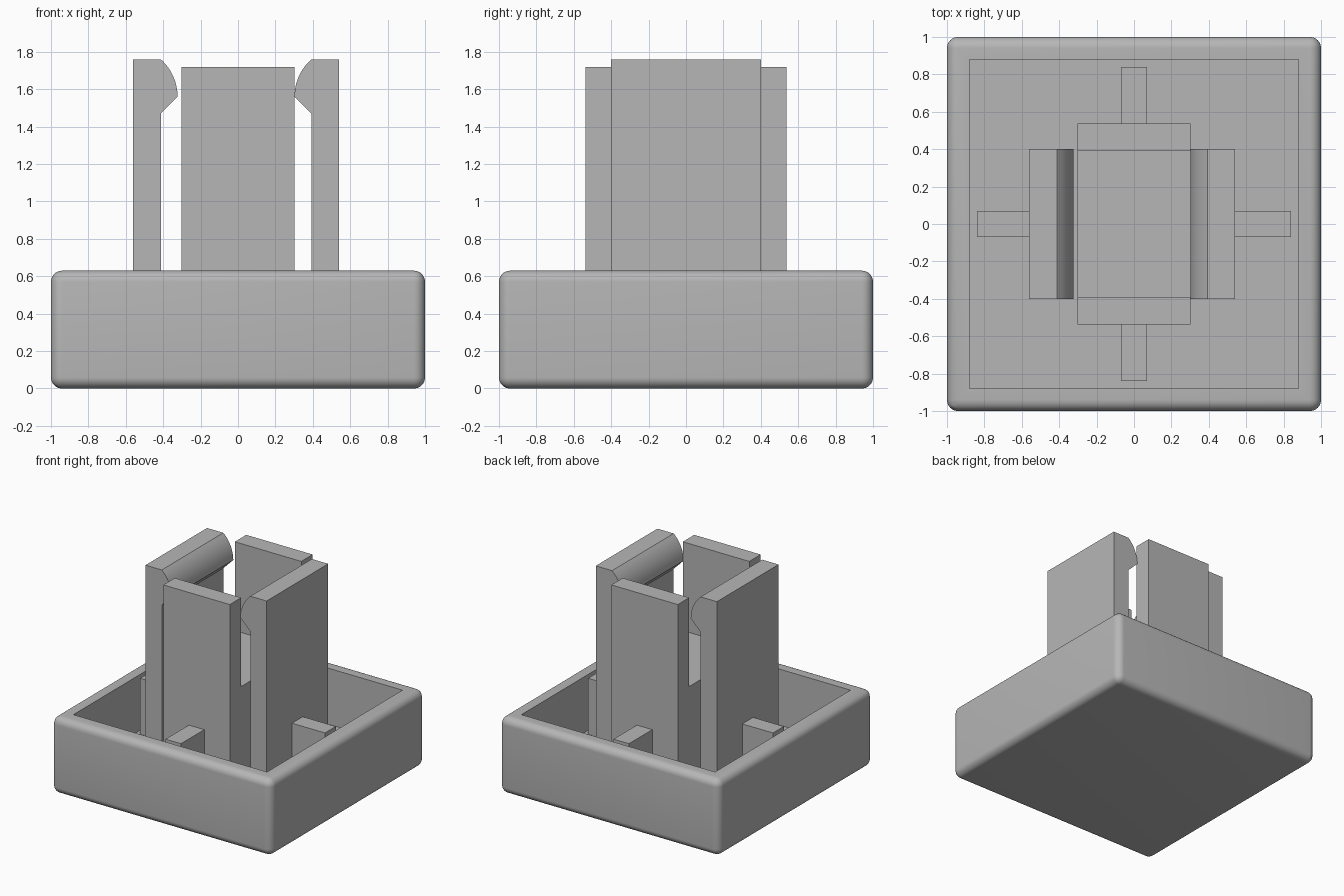
import bpy
import bmesh
from math import cos, sin, acos, radians

cube = bpy.data.objects.get("Cube")
if cube:
    bpy.data.objects.remove(cube, do_unlink=True)

FLOOR, RIM = 0.17, 0.63
WALL = 0.17

grey = bpy.data.materials.new("plain grey")
grey.use_nodes = True
grey.diffuse_color = (0.47, 0.47, 0.47, 1)
bsdf = next(n for n in grey.node_tree.nodes if n.type == "BSDF_PRINCIPLED")
bsdf.inputs["Base Color"].default_value = grey.diffuse_color


def finish(bm, name):
    bmesh.ops.recalc_face_normals(bm, faces=bm.faces)
    mesh = bpy.data.meshes.new(name)
    bm.to_mesh(mesh)
    bm.free()
    obj = bpy.data.objects.new(name, mesh)
    mesh.materials.append(grey)
    bpy.context.collection.objects.link(obj)
    return obj


def block_mesh(low, high):
    bm = bmesh.new()
    bmesh.ops.create_cube(bm, size=1)
    for v in bm.verts:
        for i in range(3):
            v.co[i] = low[i] if v.co[i] < 0 else high[i]
    return bm


def block(name, low, high):
    return finish(block_mesh(low, high), name)


# Open tray: hollowed from above, rounded sides and underside
bm = block_mesh((-1, -1, 0), (1, 1, RIM))
top = max(bm.faces, key=lambda f: f.calc_center_median().z)
bmesh.ops.inset_region(bm, faces=[top], thickness=WALL)
pit = bmesh.ops.extrude_face_region(bm, geom=[top])["geom"]
for v in (g for g in pit if isinstance(g, bmesh.types.BMVert)):
    v.co.z = FLOOR
if top.is_valid:
    bmesh.ops.delete(bm, geom=[top], context="FACES_ONLY")
outer = [e for e in bm.edges
         if all(abs(v.co.x) > 0.99 for v in e.verts)
         and all(abs(v.co.y) > 0.99 for v in e.verts)
         or all(v.co.z < 0.01 for v in e.verts)]
bmesh.ops.bevel(bm, geom=outer, offset=0.06, segments=8, profile=0.5,
                affect="EDGES")
tray = finish(bm, "tray")

# Ribs from the tray walls to the prongs
for side, s in (("left", 1), ("right", -1)):
    a, b = sorted((s * 0.84, s * 0.5))
    block(side + "_rib", (a, -0.07, FLOOR - 0.01), (b, 0.07, RIM))
for side, s in (("back", 1), ("front", -1)):
    a, b = sorted((s * 0.84, s * 0.5))
    block(side + "_rib", (-0.07, a, FLOOR - 0.01), (0.07, b, RIM))

# Plain prongs and the core between them
for side, s in (("back", 1), ("front", -1)):
    a, b = sorted((s * 0.39, s * 0.538))
    block(side + "_prong", (-0.302, a, FLOOR - 0.01), (0.302, b, 1.72))
block("core", (-0.302, -0.39, FLOOR - 0.01), (0.302, 0.39, 0.99))

# Hooked prongs: straight back, rounded lead-in, sloped catch
RADIUS, TIP, CATCH_Z, TOP = 0.267, 0.09, 1.56, 1.76


def hooked_prong(name, s, inner):
    profile = [(0, FLOOR - 0.01), (0.148, FLOOR - 0.01), (0.148, TOP)]
    end = acos((RADIUS - TIP) / RADIUS)
    for i in range(13):
        t = end * (1 - i / 12)
        profile.append((RADIUS - TIP - RADIUS * cos(t),
                        CATCH_Z + (TOP - CATCH_Z) * sin(t) / sin(end)))
    profile.append((0, 1.47))
    bm = bmesh.new()
    face = bm.faces.new([bm.verts.new((s * (inner + d), -0.4, z))
                         for d, z in profile])
    ext = bmesh.ops.extrude_face_region(bm, geom=[face])["geom"]
    bmesh.ops.translate(bm, vec=(0, 0.8, 0),
                        verts=[g for g in ext if isinstance(g, bmesh.types.BMVert)])
    return finish(bm, name)


smooth = [tray,
          hooked_prong("left_hooked_prong", 1, 0.392),
          hooked_prong("right_hooked_prong", -1, 0.413)]

# Smooth the rounded parts, keeping hard edges
bpy.ops.object.select_all(action="DESELECT")
for obj in smooth:
    obj.select_set(True)
bpy.context.view_layer.objects.active = tray
bpy.ops.object.shade_smooth_by_angle(angle=radians(25))
bpy.ops.object.select_all(action="DESELECT")
